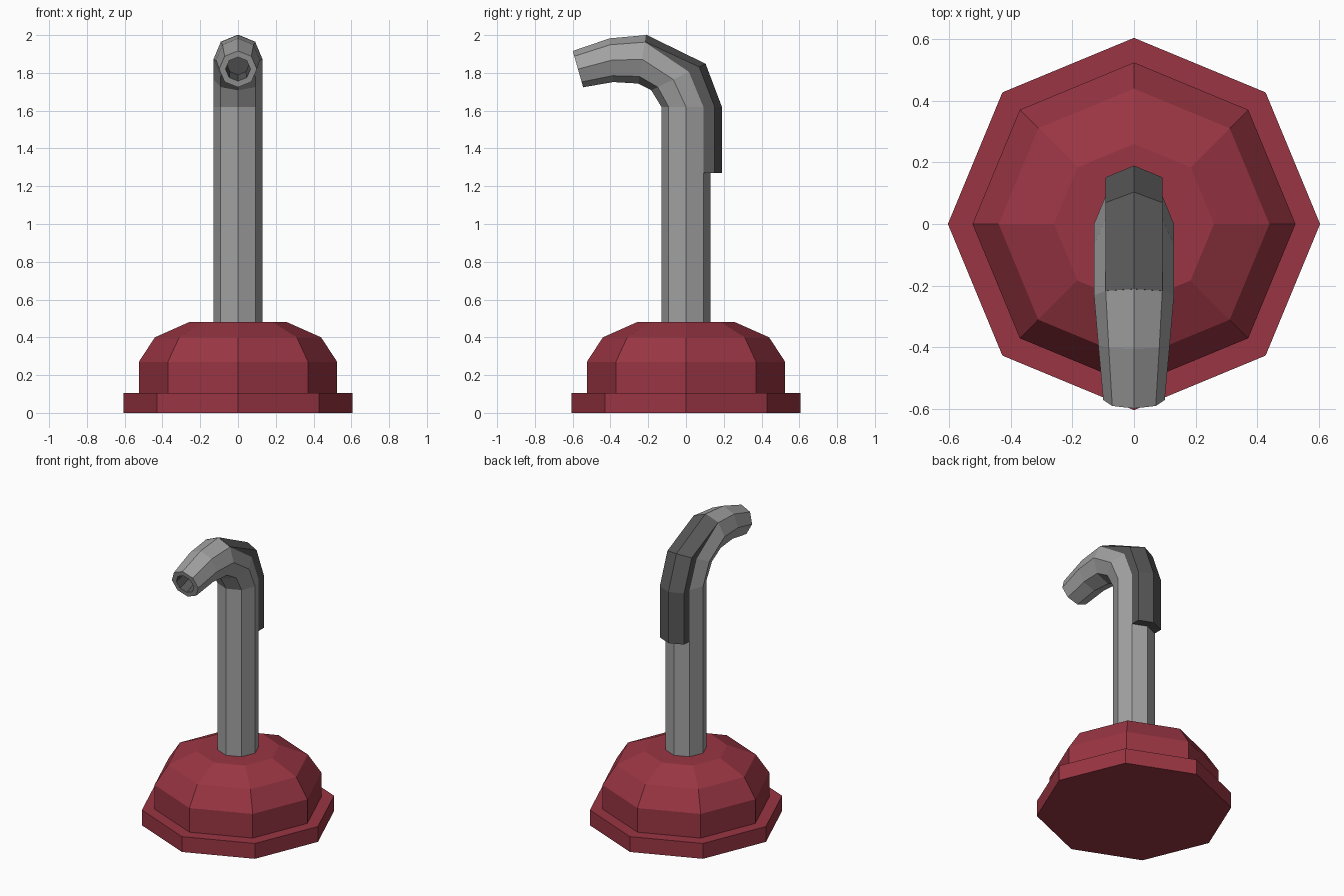
import bpy, bmesh, math
from mathutils import Vector

if "Cube" in bpy.data.objects:
    bpy.data.objects.remove(bpy.data.objects["Cube"])


def material(name, rgb):
    m = bpy.data.materials.new(name)
    m.diffuse_color = (*rgb, 1)
    m.use_nodes = True
    m.node_tree.nodes["Principled BSDF"].inputs["Base Color"].default_value = m.diffuse_color
    return m


RED = material("dark red rubber", (0.32, 0.036, 0.056))
GREY = material("pipe grey", (0.36, 0.36, 0.36))
DARK = material("dark grey", (0.095, 0.095, 0.095))


def loft(name, rings, mats, dark_from=None):
    """Skin a list of closed rings and cap both ends."""
    bm = bmesh.new()
    rows = [[bm.verts.new(p) for p in ring] for ring in rings]
    n = len(rows[0])
    for k, (a, b) in enumerate(zip(rows, rows[1:])):
        for i in range(n):
            j = (i + 1) % n
            f = bm.faces.new((a[i], a[j], b[j], b[i]))
            f.material_index = int(dark_from is not None and k >= dark_from)
    bm.faces.new(rows[0][::-1])
    cap = bm.faces.new(rows[-1])
    cap.material_index = int(dark_from is not None)
    bmesh.ops.recalc_face_normals(bm, faces=bm.faces[:])
    mesh = bpy.data.meshes.new(name)
    bm.to_mesh(mesh)
    bm.free()
    for m in mats:
        mesh.materials.append(m)
    obj = bpy.data.objects.new(name, mesh)
    bpy.context.collection.objects.link(obj)
    return obj


def place(station, u, v):
    """Point on a tilted section: u is sideways (x), v is towards the outer bend."""
    y, z, tilt = station[:3]
    t = math.radians(tilt)
    return Vector((u, y + v * math.cos(t), z + v * math.sin(t)))


def octagon(station, r):
    return [place(station, r * math.sin(i * math.pi / 4), r * math.cos(i * math.pi / 4))
            for i in range(8)]


# Stepped octagonal rubber cup
cup = [(0.605, 0), (0.605, 0.105), (0.525, 0.105), (0.525, 0.27), (0.44, 0.40), (0.26, 0.48)]
loft("rubber_cup", [octagon((0, z, 0), r) for r, z in cup], [RED])

# Bent pipe: y, z, tilt of section, radius
path = [(0, 0.47, 0, 0.13), (0, 1.62, 0, 0.13), (-0.067, 1.765, 26, 0.13),
        (-0.232, 1.872, 81, 0.13), (-0.395, 1.867, 95, 0.116), (-0.572, 1.82, 106, 0.1)]
rings = [octagon(s, s[3]) for s in path]
# Open mouth: inset rim, then a dark recess
rings += [octagon(path[-1], 0.066), octagon((-0.476, 1.847, 106), 0.06)]
loft("bent_pipe", rings, [GREY, DARK], dark_from=len(path))

# Grip plate along the back of the bend, thinning to nothing at its upper end
d = 0.13 * math.sqrt(0.5)
grip = [(0, 1.27, 0, 0.06), (0, 1.62, 0, 0.06), (-0.067, 1.765, 26, 0.06),
        (-0.232, 1.872, 81, 0.002)]
loft("back_grip", [[place(s, u, v) for u, v in
                    [(-d, d + s[3]), (0, 0.13 + s[3]), (d, d + s[3]),
                     (d, d - 0.005), (0, 0.11), (-d, d - 0.005)]] for s in grip], [DARK])
